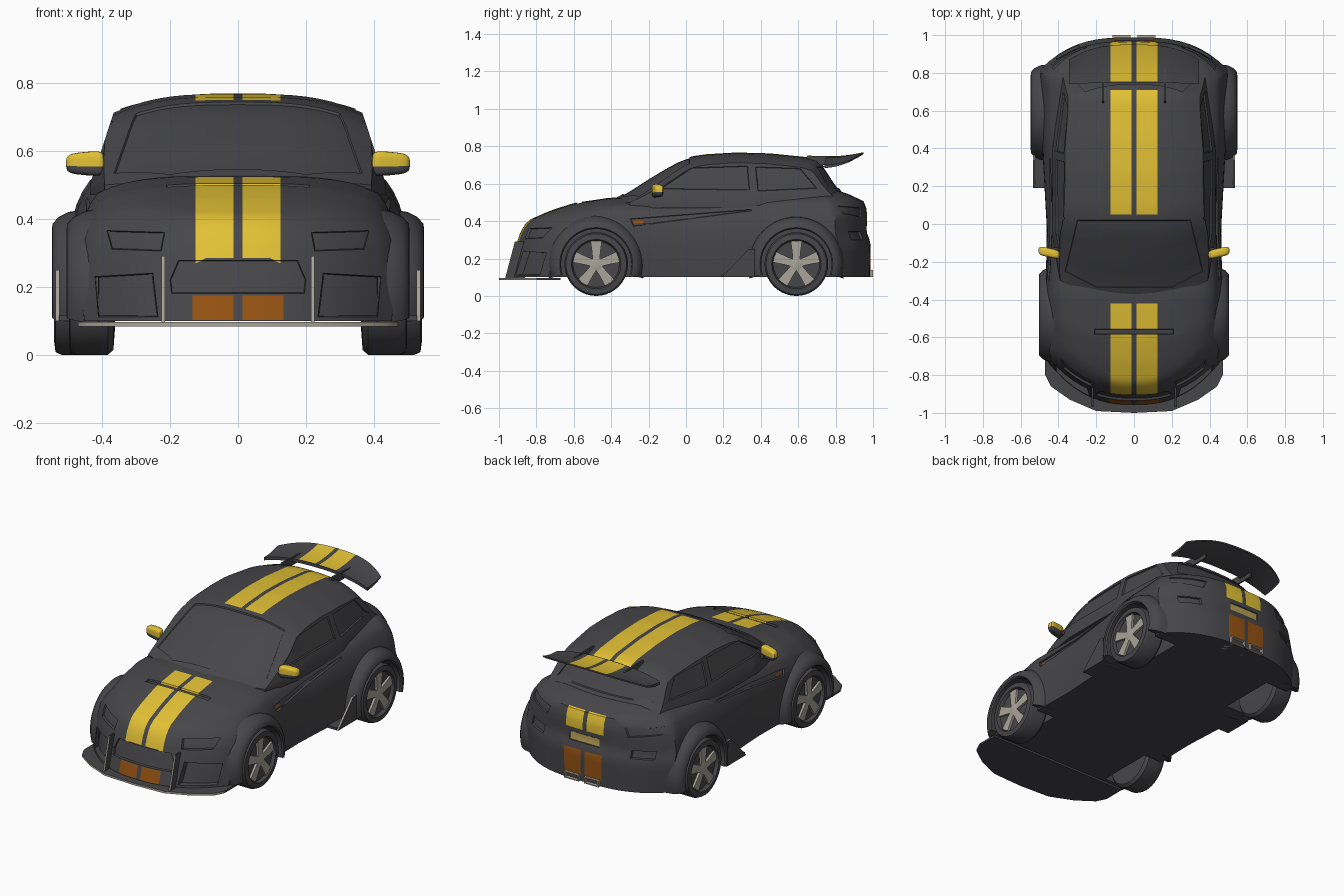
import bpy, bmesh, math
from mathutils import Vector

if "Cube" in bpy.data.objects:
    bpy.data.objects.remove(bpy.data.objects["Cube"])

COLORS = {"dark_grey": (0.062, 0.062, 0.068), "yellow": (0.76, 0.53, 0.035),
          "burnt_orange": (0.30, 0.085, 0.006), "light_metal": (0.40, 0.37, 0.32),
          "plate_tan": (0.46, 0.35, 0.09)}
NAMES = list(COLORS)
MATS = []
for n, c in COLORS.items():
    m = bpy.data.materials.new(n)
    m.diffuse_color = (*c, 1)
    m.use_nodes = True
    m.node_tree.nodes["Principled BSDF"].inputs["Base Color"].default_value = m.diffuse_color
    MATS.append(m)
DARK, YEL, ORANGE, METAL, TAN = range(5)


def L(t, pts):
    """Piecewise-linear lookup."""
    if t <= pts[0][0]:
        return pts[0][1]
    for (a, u), (b, v) in zip(pts, pts[1:]):
        if t <= b:
            return u + (v - u) * (t - a) / (b - a)
    return pts[-1][1]


def shade(ob, angle=38):
    bpy.ops.object.select_all(action='DESELECT')
    ob.select_set(True)
    bpy.context.view_layer.objects.active = ob
    bpy.ops.object.shade_smooth_by_angle(angle=math.radians(angle))


def finish(bm, name, rule=None, mat=None):
    bmesh.ops.recalc_face_normals(bm, faces=bm.faces[:])
    bm.normal_update()
    for f in bm.faces:
        if mat is not None:
            f.material_index = mat
        if rule:
            f.material_index = rule(f)
    me = bpy.data.meshes.new(name)
    bm.to_mesh(me)
    bm.free()
    for m in MATS:
        me.materials.append(m)
    ob = bpy.data.objects.new(name, me)
    bpy.context.collection.objects.link(ob)
    shade(ob)
    return ob


def gridbox(N, fn):
    """Closed box lattice, each point placed by fn(a in -1..1, b in 0..1, c in 0..1)."""
    bm, vs = bmesh.new(), {}

    def V(k):
        if k not in vs:
            vs[k] = bm.verts.new(fn(2 * k[0] / N[0] - 1, k[1] / N[1], k[2] / N[2]))
        return vs[k]
    for ax in range(3):
        i, j = [k for k in range(3) if k != ax]
        for side in (0, N[ax]):
            for u in range(N[i]):
                for v in range(N[j]):
                    q = []
                    for du, dv in ((0, 0), (1, 0), (1, 1), (0, 1)):
                        k = [0, 0, 0]
                        k[ax], k[i], k[j] = side, u + du, v + dv
                        q.append(V(tuple(k)))
                    bm.faces.new(q)
    bmesh.ops.recalc_face_normals(bm, faces=bm.faces[:])
    bm.normal_update()
    return bm


def carve(bm, poly, ax, sign, depth=0.0, mat=None):
    """Cut a convex outline, projected along an axis, into the surface; sink and colour it."""
    i, j = [k for k in range(3) if k != ax]
    cen = [sum(p[k] for p in poly) / len(poly) for k in (0, 1)]
    lo = [min(p[k] for p in poly) for k in (0, 1)]
    hi = [max(p[k] for p in poly) for k in (0, 1)]

    def cand(f):
        if f.normal[ax] * sign < 0.2:
            return False
        us, ws = [v.co[i] for v in f.verts], [v.co[j] for v in f.verts]
        return max(us) > lo[0] and min(us) < hi[0] and max(ws) > lo[1] and min(ws) < hi[1]
    planes = []
    for p, q in zip(poly, poly[1:] + poly[:1]):
        co, no = Vector((0, 0, 0)), Vector((0, 0, 0))
        co[i], co[j], no[i], no[j] = p[0], p[1], p[1] - q[1], q[0] - p[0]
        no.normalize()
        if (cen[0] - p[0]) * no[i] + (cen[1] - p[1]) * no[j] < 0:
            no = -no
        planes.append((co, no))
        fs = [f for f in bm.faces if cand(f)]
        geom = set(fs) | {e for f in fs for e in f.edges} | {v for f in fs for v in f.verts}
        bmesh.ops.bisect_plane(bm, geom=list(geom), dist=1e-5, plane_co=co, plane_no=no)
        bm.normal_update()
    sel = [f for f in bm.faces if cand(f) and
           all((f.calc_center_median() - co).dot(no) > 0 for co, no in planes)]
    if depth and sel:
        bmesh.ops.inset_region(bm, faces=sel, thickness=0.003, use_even_offset=False)
        for v in {v for f in sel for v in f.verts}:
            v.co[ax] -= sign * depth
    if mat is not None:
        for f in sel:
            f.material_index = mat
    bm.normal_update()


def rect(u0, u1, v0, v1):
    return [(u0, v0), (u1, v0), (u1, v1), (u0, v1)]


def flip(poly, s):
    return [(s * u, v) for u, v in poly]


def prism(bm, poly, ax, lo, hi):
    def P(p, d):
        q = list(p)
        q.insert(ax, d)
        return bm.verts.new(q)
    A, B = [P(p, lo) for p in poly], [P(p, hi) for p in poly]
    bm.faces.new(A)
    bm.faces.new(B[::-1])
    for k in range(len(poly)):
        n = (k + 1) % len(poly)
        bm.faces.new((A[k], A[n], B[n], B[k]))
    bmesh.ops.recalc_face_normals(bm, faces=bm.faces[:])


def lathe(bm, prof, s, cy, cz, a0, a1, seg):
    """Sweep a (radius, x) profile around a wheel axle."""
    full = abs(a1 - a0) >= 360
    rings = []
    for k in range(seg if full else seg + 1):
        t = math.radians(a0 + (a1 - a0) * k / seg)
        rings.append([bm.verts.new((s * x, cy + r * math.cos(t), cz + r * math.sin(t))) for r, x in prof])
    for A, B in zip(rings, rings[1:] + (rings[:1] if full else [])):
        for k in range(len(prof) - (1 if full else 0)):
            n = (k + 1) % len(prof)
            bm.faces.new((A[k], A[n], B[n], B[k]))
    for cap in ([[r[k] for r in rings] for k in (0, -1)] if full else [rings[0], rings[-1]]):
        bm.faces.new(cap)


# lower body: nose, bonnet, flanks and tail
TOP = [(-.83, .41), (-.73, .455), (-.6, .497), (-.4, .526), (0, .53), (.7, .56), (.81, .565), (.88, .54), (.95, .505)]
NOSE = [(.10, -.957), (.25, -.915), (.33, -.89), (.38, -.865), (.41, -.83)]
TAIL = [(.10, .985), (.28, .988), (.34, .967), (.46, .968), (.505, .95)]
WIDE = [(-.83, .465), (-.5, .475), (0, .465), (.5, .495), (.95, .50)]


def body_pt(a, b, c):
    yc = -.83 + 1.78 * b
    w = L(yc, WIDE)
    off = .22 * abs(a) ** 2.5 * max(0, 1 - b / .35) - .17 * abs(a) ** 3 * max(0, (b - .72) / .28)
    z = .10 + c * (L(yc + .6 * off, TOP) - .05 * abs(a) ** 4 - .10)
    yf, yr = L(z, NOSE), L(z, TAIL)
    return (a * w * (1 - .13 * c ** 5 - .03 * (1 - c) ** 3), yf + (yr - yf) * b + off, z)


body = finish(gridbox((20, 44, 12), body_pt), "body_blank")

# wheel wells cut from the plain body
AXLES = [("front", -.48, .497), ("rear", .59, .54)]
bm = bmesh.new()
for _, cy, ox in AXLES:
    for s in (1, -1):
        lathe(bm, [(.188, .335), (.188, .62)], s, cy, .17, 0, 360, 40)
cutter = finish(bm, "wheel_well_cutter", mat=DARK)
cutter.hide_render = True
mod = body.modifiers.new("wells", 'BOOLEAN')
mod.operation, mod.solver, mod.object = 'DIFFERENCE', 'EXACT', cutter
bpy.context.view_layer.update()
dg = bpy.context.evaluated_depsgraph_get()
bm = bmesh.new()
bm.from_object(body, dg)
for ob in (cutter, body):
    bpy.data.objects.remove(ob)
bm.normal_update()

# painted stripes and sunken details
for s in (1, -1):
    carve(bm, flip(rect(.013, .125, -.90, -.42), s), 2, 1, 0, YEL)
    carve(bm, flip(rect(.013, .125, .285, .42), s), 1, -1, 0, YEL)
    carve(bm, flip(rect(.013, .133, .102, .175), s), 1, -1, 0, ORANGE)
    carve(bm, flip(rect(.013, .125, .40, .51), s), 1, 1, 0, YEL)
    carve(bm, flip(rect(.013, .125, .13, .285), s), 1, 1, 0, ORANGE)
    # headlights, intakes, tail lights, rear vents, door crease
    carve(bm, flip([(.225, .305), (.37, .31), (.385, .365), (.215, .36)], s), 1, -1, .014)
    carve(bm, flip([(.235, .112), (.41, .112), (.42, .23), (.25, .24)], s), 1, -1, .035)
    carve(bm, flip([(.27, .42), (.43, .44), (.43, .48), (.25, .47)], s), 1, 1, .008)
    carve(bm, flip(rect(.29, .41, .30, .345), s), 1, 1, .012)
    carve(bm, [(-.30, .412), (-.28, .372), (.35, .455), (.35, .463)], 0, s, .010)
    carve(bm, rect(-.28, -.23, .39, .402), 0, s, 0, ORANGE)
carve(bm, [(-.195, .18), (.195, .18), (.2, .22), (.175, .278), (-.175, .278), (-.2, .22)], 1, -1, .012)
carve(bm, rect(-.10, .10, .325, .375), 1, 1, .004, TAN)
carve(bm, rect(-.21, .21, -.585, -.555), 2, 1, .010, DARK)
finish(bm, "lower_body")

# cabin with windows and roof stripes
ROOF = [(-.40, .51), (-.3, .565), (-.2, .63), (-.1, .69), (-.03, .727), (.03, .746), (.1, .757), (.27, .767),
        (.45, .762), (.65, .742), (.72, .722), (.80, .60), (.86, .52)]


def cabin_pt(a, b, c):
    y = -.40 + 1.26 * b
    zt = L(y, ROOF)
    zt -= .055 * abs(a) ** 3.5 * min(1, (zt - .47) / .2)
    z = .47 + c * (zt - .47)
    hw = (.435 - .33 * max(0, z - .5)) * L(y, [(-.4, .9), (-.1, 1), (.4, 1), (.86, .88)])
    return (a * hw, y + .10 * a * a * max(0, 1 - 2.2 * b) - .05 * a * a * max(0, 2 * b - 1), z)


bm = gridbox((18, 42, 6), cabin_pt)
for s in (1, -1):
    carve(bm, flip(rect(.013, .125, .05, .71), s), 2, 1, 0, YEL)
    carve(bm, [(-.14, .572), (.03, .685), (.33, .695), (.34, .565)], 0, s, .008)
    carve(bm, [(.37, .69), (.61, .682), (.70, .575), (.385, .56)], 0, s, .008)
carve(bm, [(-.365, -.25), (-.2, -.335), (.2, -.335), (.365, -.25), (.30, .02), (-.30, .02)], 2, 1, .007)
carve(bm, [(-.32, .575), (.32, .575), (.26, .69), (-.26, .69)], 1, 1, .008)
finish(bm, "cabin")

# wheels, spokes and flared arches
for end, cy, ox in AXLES:
    for s, side in ((1, "right"), (-1, "left")):
        tag = end + "_" + side
        bm = bmesh.new()
        i = ox - .135
        lathe(bm, [(.02, i + .01), (.10, i), (.155, i + .004), (.17, i + .02), (.17, ox - .022), (.162, ox - .004),
                   (.132, ox), (.124, ox - .02), (.02, ox - .024)], s, cy, .17, 0, 360, 40)
        finish(bm, "tyre_" + tag, mat=DARK)
        bm = bmesh.new()
        for k in range(5):
            t = math.radians(90 + 72 * k)
            pts = [(.0, -.018), (.06, -.022), (.122, -.030), (.125, 0), (.122, .030), (.06, .022), (.0, .018)]
            prism(bm, [(cy + r * math.cos(t) - w * math.sin(t), .17 + r * math.sin(t) + w * math.cos(t))
                       for r, w in pts], 0, s * (ox - .03), s * (ox - .008))
        lathe(bm, [(.02, ox - .03), (.032, ox - .008), (.02, ox - .005)], s, cy, .17, 0, 360, 20)
        finish(bm, "wheel_spokes_" + tag, mat=METAL)
        bm = bmesh.new()
        e = ox + .007
        lathe(bm, [(.188, .40), (.188, e - .008), (.195, e), (.215, e - .002), (.235, e - .02), (.25, e - .05),
                   (.262, .41)], s, cy, .17, -17, 197, 32)
        finish(bm, "wheel_arch_" + tag, mat=DARK)

# front splitter with light leading edge
half = [(.2, -.99), (.34, -.93), (.44, -.86), (.47, -.80), (.47, -.67)]
bm = bmesh.new()
prism(bm, [(0, -1.0)] + half + [(-x, y) for x, y in half[::-1]], 2, .084, .096)
finish(bm, "front_splitter", rule=lambda f: METAL if f.normal.y < -.3 else DARK)

for s, side in ((1, "right"), (-1, "left")):
    # bumper fins
    bm = bmesh.new()
    prism(bm, [(-.968, .09), (-.915, .29), (-.86, .29), (-.86, .09)], 0, s * .215, s * .225)
    finish(bm, "bumper_fin_" + side, rule=lambda f: METAL if f.normal.y < -.5 else DARK)
    # skirt fins in front of the rear wheels, on a small shelf
    bm = bmesh.new()
    prism(bm, [(.19, .10), (.335, .25), (.365, .25), (.365, .10)], 0, s * .524, s * .536)
    finish(bm, "skirt_fin_" + side, rule=lambda f: METAL if f.normal.y < -.3 or f.normal.z > .8 else DARK)
    bm = bmesh.new()
    prism(bm, rect(.19, .365, .10, .115), 0, s * .42, s * .526)
    finish(bm, "skirt_shelf_" + side, mat=DARK)

    # door mirrors
    def mirror_pt(a, b, c, s=s):
        p = Vector((a, 2 * b - 1, 2 * c - 1))
        p /= (abs(p.x) ** 4 + abs(p.y) ** 4 + abs(p.z) ** 4) ** .25
        return (s * (.449 + .056 * p.x), -.152 + .024 * p.y + .012 * p.x, .562 + .034 * p.z * (1 - .15 * p.x))
    bm = gridbox((8, 6, 8), mirror_pt)
    finish(bm, "mirror_" + side, rule=lambda f: YEL if f.calc_center_median().z > .557 else DARK)
    bm = bmesh.new()
    prism(bm, rect(-.165, -.125, .53, .552), 0, s * .37, s * .43)
    finish(bm, "mirror_arm_" + side, mat=DARK)
    # spoiler struts and exhaust tips
    bm = bmesh.new()
    prism(bm, [(.64, .735), (.65, .75), (.83, .745), (.83, .70), (.72, .70)], 0, s * .160, s * .170)
    finish(bm, "spoiler_strut_" + side, mat=DARK)
    bm = bmesh.new()
    prism(bm, [(s * x, z) for x, z in rect(.018, .115, .10, .138)], 1, .90, 1.0)
    for f in bm.faces:
        f.material_index = METAL
    bm.normal_update()
    carve(bm, flip(rect(.026, .107, .106, .132), s), 1, 1, .02, DARK)
    finish(bm, "exhaust_tip_" + side)


# rear spoiler blade, drooping at the tips
def blade_pt(a, b, c):
    x, chord = .345 * a, .20 - .07 * abs(a) ** 3
    z = .738 + .026 * b * b - .045 * abs(a) ** 2.5 + (c - .5) * .018 * (1 - .5 * b)
    return (x, .75 - .01 * a * a + chord * b, z)


bm = gridbox((20, 6, 1), blade_pt)
for s in (1, -1):
    carve(bm, flip(rect(.013, .125, .755, .96), s), 2, 1, 0, YEL)
finish(bm, "spoiler_blade")
